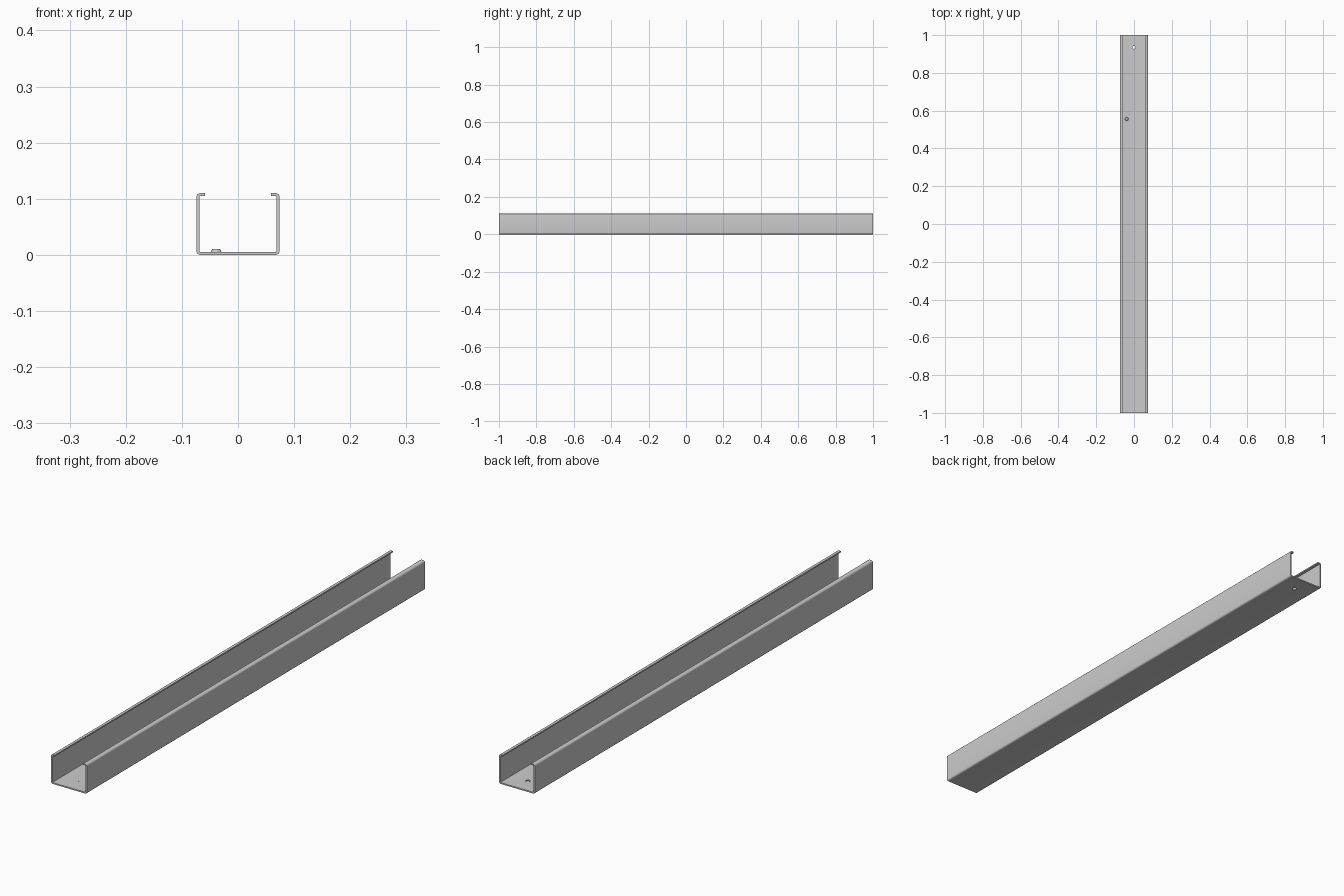
import bpy, bmesh, math

if "Cube" in bpy.data.objects:
    bpy.data.objects.remove(bpy.data.objects["Cube"])

W, H, T = 0.074, 0.11, 0.005      # half width, height, sheet thickness
LIP, R = 0.059, 0.007             # lip inner edge, outer bend radius
HALF = 1.0


def new_object(name, bm):
    bmesh.ops.recalc_face_normals(bm, faces=bm.faces)
    mesh = bpy.data.meshes.new(name)
    bm.to_mesh(mesh)
    bm.free()
    ob = bpy.data.objects.new(name, mesh)
    bpy.context.collection.objects.link(ob)
    return ob


def arc(cx, cz, r, a0, a1, n=5):
    angles = [math.radians(a0 + (a1 - a0) * i / n) for i in range(n + 1)]
    return [(cx + r * math.cos(a), cz + r * math.sin(a)) for a in angles]


def lathe_cylinder(name, x, y, z0, z1, r0, r1, sides=24):
    bm = bmesh.new()
    bmesh.ops.create_cone(bm, cap_ends=True, segments=sides, radius1=r0, radius2=r1, depth=z1 - z0)
    ob = new_object(name, bm)
    ob.location = (x, y, (z0 + z1) / 2)
    return ob


# Channel section: right half from bottom centre round to the lip and back, then mirrored
outer = arc(W - R, R, R, -90, 0) + arc(W - R, H - R, R, 0, 90) + [(LIP, H)]
inner = [(LIP, H - T)] + arc(W - R, H - R, R - T, 90, 0) + arc(W - R, R, R - T, 0, -90)
right = outer + inner
outline = right + [(-x, z) for x, z in reversed(right)]

bm = bmesh.new()
face = bm.faces.new([bm.verts.new((x, -HALF, z)) for x, z in outline])
ext = bmesh.ops.extrude_face_region(bm, geom=[face])
verts = [v for v in ext["geom"] if isinstance(v, bmesh.types.BMVert)]
bmesh.ops.translate(bm, verts=verts, vec=(0, 2 * HALF, 0))
channel = new_object("channel", bm)

# Through hole in the floor near the back end
cutter = lathe_cylinder("hole_cutter", 0, 0.935, -0.02, 0.03, 0.008, 0.008)
cutter.hide_render = True
cutter.hide_viewport = True
cut = channel.modifiers.new("hole", "BOOLEAN")
cut.operation = "DIFFERENCE"
cut.solver = "EXACT"
cut.object = cutter

# Raised stud on the floor and a flush plug near the front end
stud = lathe_cylinder("floor_stud", -0.039, 0.556, T - 0.001, 0.0105, 0.010, 0.007)
plug = lathe_cylinder("front_plug", 0, -0.935, T - 0.001, T + 0.0004, 0.006, 0.006)

for ob in (channel, stud, plug):
    bpy.ops.object.select_all(action="DESELECT")
    ob.select_set(True)
    bpy.context.view_layer.objects.active = ob
    bpy.ops.object.shade_smooth_by_angle(angle=math.radians(30))
